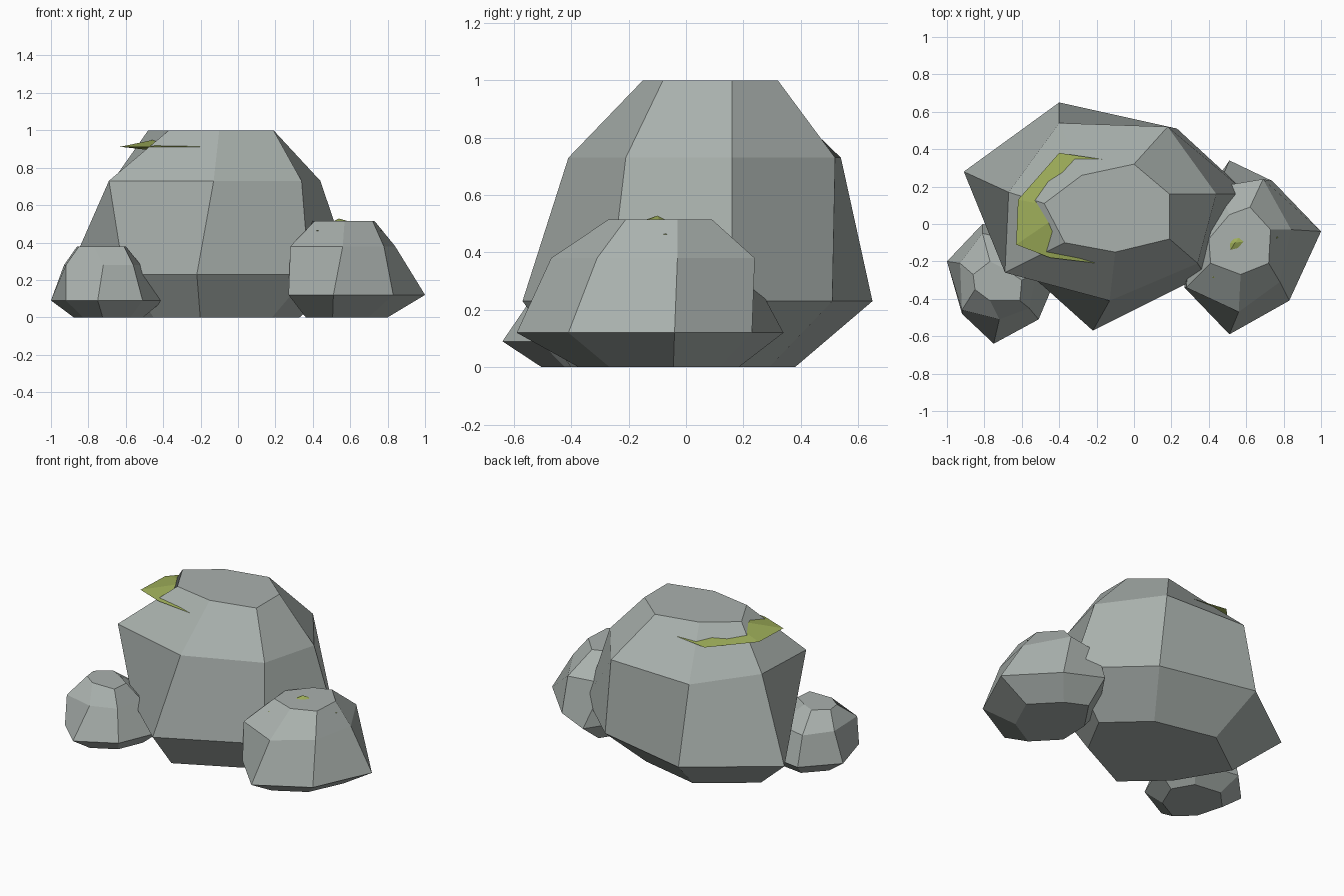
import bpy, bmesh

if "Cube" in bpy.data.objects:
    bpy.data.objects.remove(bpy.data.objects["Cube"])


def material(name, rgb):
    m = bpy.data.materials.new(name)
    m.diffuse_color = (*rgb, 1)
    m.use_nodes = True
    m.node_tree.nodes["Principled BSDF"].inputs["Base Color"].default_value = m.diffuse_color
    return m


STONE = material("stone", (0.40, 0.44, 0.42))
MOSS = material("moss", (0.34, 0.42, 0.10))


def finish(name, bm, mat):
    bmesh.ops.recalc_face_normals(bm, faces=bm.faces)
    me = bpy.data.meshes.new(name)
    bm.to_mesh(me)
    bm.free()
    me.materials.append(mat)
    bpy.context.collection.objects.link(bpy.data.objects.new(name, me))


def rock(name, heights, girth, shoulder, crown, foot_centre, foot_scale):
    """Faceted seven-sided boulder: foot is the girth ring shrunk to the ground."""
    cx, cy = foot_centre
    foot = [(cx + (x - cx) * foot_scale, cy + (y - cy) * foot_scale) for x, y in girth]
    bm = bmesh.new()
    rings = [[bm.verts.new((x, y, z)) for x, y in ring]
             for ring, z in zip((foot, girth, shoulder, crown), heights)]
    for a, b in zip(rings, rings[1:]):
        for i in range(len(a)):
            j = (i + 1) % len(a)
            bm.faces.new((a[i], a[j], b[j], b[i]))
    bm.faces.new(rings[0][::-1])
    bm.faces.new(rings[-1])
    finish(name, bm, STONE)


def moss_cap(name, outline, z, centre, top, bottom):
    """Shallow double cone that pokes out of the rock as a moss patch."""
    bm = bmesh.new()
    ring = [bm.verts.new((x, y, z)) for x, y in outline]
    up, down = bm.verts.new((*centre, top)), bm.verts.new((*centre, bottom))
    for i in range(len(ring)):
        j = (i + 1) % len(ring)
        bm.faces.new((ring[i], ring[j], up))
        bm.faces.new((ring[j], ring[i], down))
    finish(name, bm, MOSS)


# Main boulder
rock("large_rock", (0, 0.23, 0.73, 1.0),
     [(-.22, -.57), (.38, -.27), (.61, .16), (.23, .51), (-.40, .65), (-.91, .28), (-.61, -.22)],
     [(-.13, -.41), (.34, -.21), (.44, .16), (.18, .52), (-.40, .54), (-.67, .17), (-.69, -.26)],
     [(-.10, -.15), (.19, -.08), (.19, .16), (0, .32), (-.28, .26), (-.48, .11), (-.37, -.10)],
     (-.17, -.10), 0.64)

# Right-hand boulder
rock("medium_rock", (0, 0.12, 0.38, 0.515),
     [(.51, -.59), (.83, -.41), (1.0, -.04), (.74, .23), (.51, .34), (.28, .0), (.27, -.34)],
     [(.56, -.47), (.78, -.31), (.84, -.03), (.69, .24), (.45, .20), (.30, -.05), (.28, -.34)],
     [(.57, -.27), (.72, -.21), (.73, -.03), (.62, .09), (.51, .05), (.40, -.08), (.41, -.21)],
     (.50, -.05), 0.6)

# Left-hand boulder
rock("small_rock", (0, 0.09, 0.28, 0.38),
     [(-.75, -.64), (-.51, -.51), (-.40, -.25), (-.52, -.04), (-.81, 0), (-1.0, -.20), (-.92, -.48)],
     [(-.72, -.51), (-.56, -.45), (-.52, -.26), (-.60, -.10), (-.81, -.05), (-.93, -.21), (-.92, -.46)],
     [(-.77, -.41), (-.61, -.41), (-.60, -.30), (-.69, -.24), (-.77, -.20), (-.86, -.27), (-.85, -.35)],
     (-.68, -.28), 0.62)

# Moss patches
moss_cap("large_moss",
         [(-.63, -.11), (-.45, -.18), (-.20, -.21), (-.08, .05), (-.13, .34), (-.40, .38), (-.62, .13)],
         0.912, (-.35, .08), 0.97, 0.88)
moss_cap("medium_moss",
         [(.42, -.29), (.62, -.24), (.77, -.07), (.64, .03), (.50, .0), (.40, -.12)],
         0.463, (.54, -.10), 0.528, 0.45)
